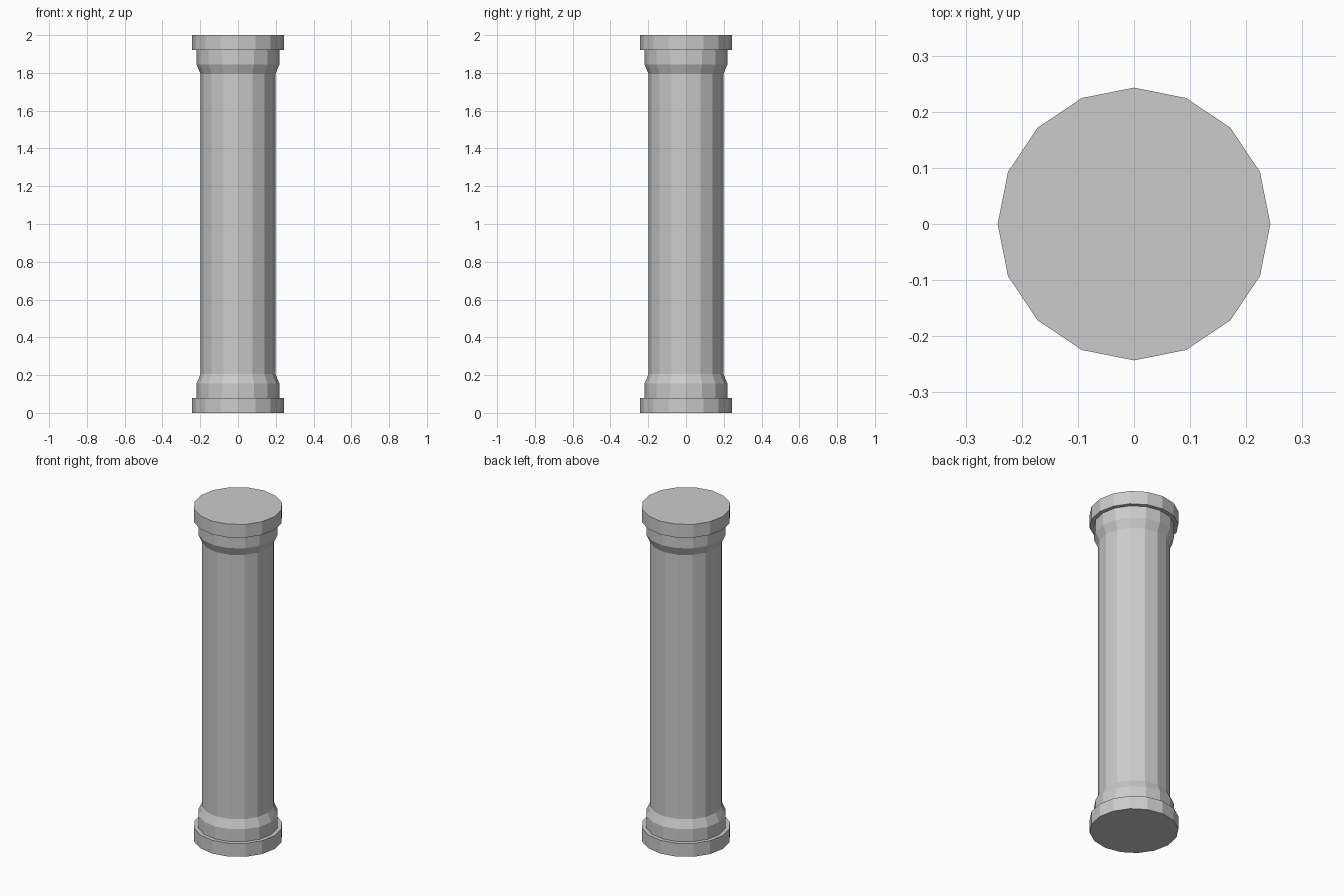
import bpy
import bmesh
from math import cos, sin, tau

cube = bpy.data.objects.get("Cube")
if cube:
    bpy.data.objects.remove(cube, do_unlink=True)

SIDES = 16

stone = bpy.data.materials.new("grey stone")
stone.use_nodes = True
colour = (0.6, 0.6, 0.6, 1)
stone.diffuse_color = colour
stone.node_tree.nodes["Principled BSDF"].inputs["Base Color"].default_value = colour


def turned(name, profile):
    """Closed faceted solid from (radius, height) rings, bottom to top."""
    bm = bmesh.new()
    rings = [[bm.verts.new((r * cos(tau * i / SIDES), r * sin(tau * i / SIDES), z))
              for i in range(SIDES)] for r, z in profile]
    for low, high in zip(rings, rings[1:]):
        for i in range(SIDES):
            j = (i + 1) % SIDES
            bm.faces.new((low[i], low[j], high[j], high[i]))
    bm.faces.new(rings[0][::-1])
    bm.faces.new(rings[-1])
    mesh = bpy.data.meshes.new(name)
    bm.to_mesh(mesh)
    bm.free()
    mesh.materials.append(stone)
    obj = bpy.data.objects.new(name, mesh)
    bpy.context.collection.objects.link(obj)


def flipped(profile):
    return [(r, 2 - z) for r, z in reversed(profile)]


# Slabs and flared collars at both ends
slab = [(0.243, 0), (0.243, 0.08)]
collar = [(0.22, 0.08), (0.22, 0.155), (0.198, 0.205)]
turned("base_slab", slab)
turned("base_collar", collar)
turned("top_collar", flipped(collar))
turned("top_slab", flipped(slab))

# Shaft
turned("shaft", [(0.198, 0.205), (0.198, 1.795)])
